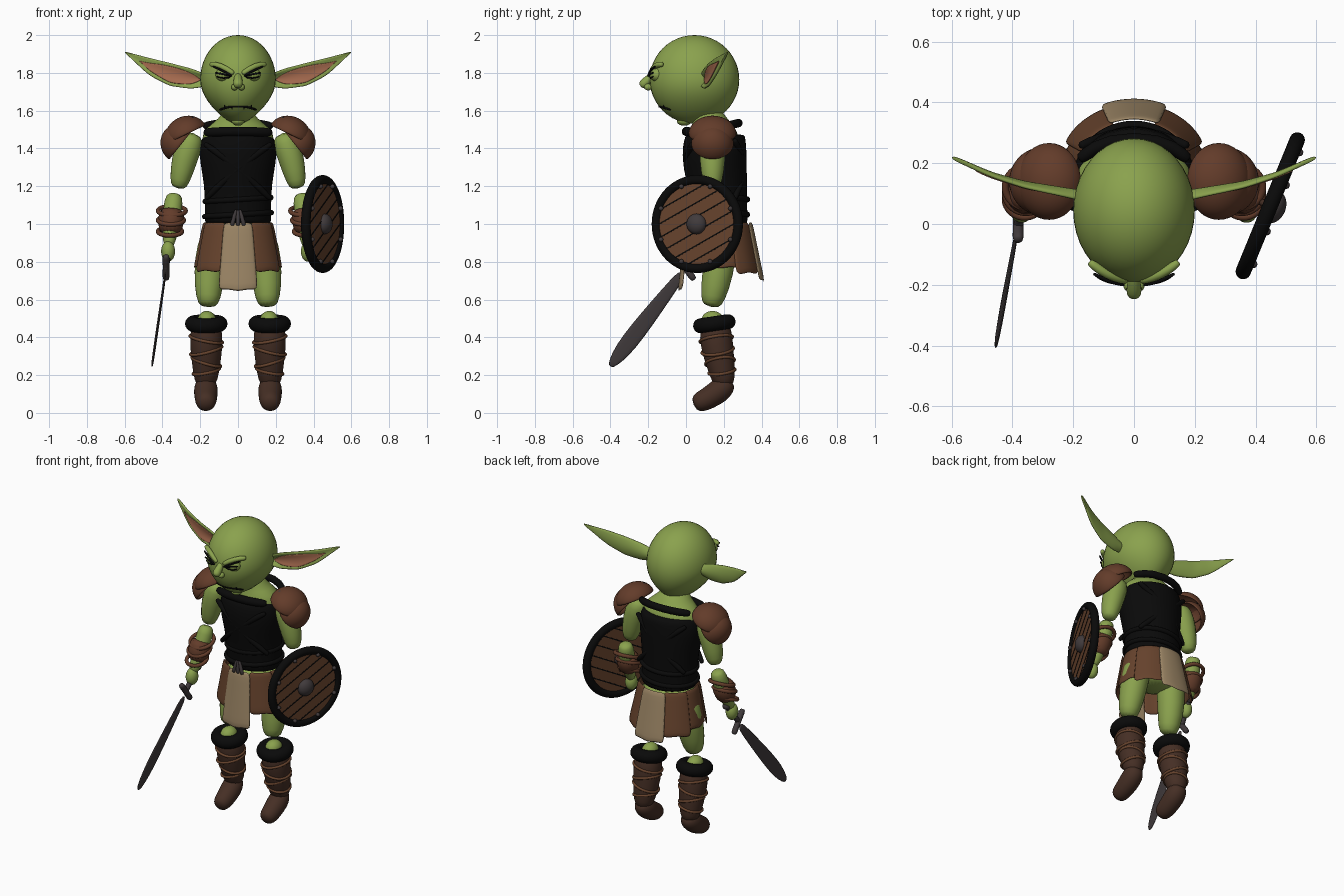
import bpy, bmesh, math
from mathutils import Vector, Matrix, Euler

cube = bpy.data.objects.get("Cube")
if cube:
    bpy.data.objects.remove(cube, do_unlink=True)


def material(name, *rgb):
    m = bpy.data.materials.new(name)
    m.use_nodes = True
    m.diffuse_color = (*rgb, 1)
    m.node_tree.nodes["Principled BSDF"].inputs["Base Color"].default_value = (*rgb, 1)
    return m


SKIN = material("green_skin", .255, .36, .075)
PINK = material("inner_ear_pink", .39, .15, .08)
BLACK = material("black_leather", .003, .003, .003)
PAD = material("red_brown_leather", .125, .045, .023)
HIDE = material("brown_hide", .135, .056, .026)
BOOT = material("dark_brown_leather", .06, .028, .018)
CLOTH = material("tan_cloth", .33, .235, .13)
METAL = material("dark_metal", .052, .043, .045)


def finish(name, bm, mat, mirror=False, sub=0, thick=0, smooth=True):
    """Turn a bmesh into a named object with its modifiers."""
    if not thick:
        bmesh.ops.recalc_face_normals(bm, faces=bm.faces)
    me = bpy.data.meshes.new(name)
    bm.to_mesh(me)
    bm.free()
    me.materials.append(mat)
    if smooth:
        me.shade_smooth()
    ob = bpy.data.objects.new(name, me)
    bpy.context.collection.objects.link(ob)
    if thick:
        s = ob.modifiers.new("Thickness", 'SOLIDIFY')
        s.thickness, s.offset = thick, 0
    if sub:
        ob.modifiers.new("Smooth", 'SUBSURF').levels = sub
        ob.modifiers["Smooth"].render_levels = sub
    if mirror:
        ob.modifiers.new("Mirror", 'MIRROR')
    return ob


def skin_rings(bm, rings, closed=False):
    """Bridge rings of points with quads, capping open ends."""
    vs = [[bm.verts.new(p) for p in r] for r in rings]
    n = len(vs[0])
    for i in range(len(vs) if closed else len(vs) - 1):
        a, b = vs[i], vs[(i + 1) % len(vs)]
        for j in range(n):
            bm.faces.new((a[j], a[(j + 1) % n], b[(j + 1) % n], b[j]))
    if not closed:
        bm.faces.new(vs[0])
        bm.faces.new(vs[-1])


def loft(name, rings, mat, seg=20):
    """Stack of horizontal ellipses given as (y, z, rx, ry)."""
    bm = bmesh.new()
    angles = [math.tau * k / seg for k in range(seg)]
    skin_rings(bm, [[(rx * math.cos(a), y + ry * math.sin(a), z) for a in angles]
                    for y, z, rx, ry in rings])
    return finish(name, bm, mat, sub=1)


def tube(name, pts, radii, mat, mirror=False, closed=False, seg=10, sub=1, ends=True):
    """Round tube along a path, with rounded ends."""
    pts = [Vector(p) for p in pts]
    radii = list(radii) if isinstance(radii, (list, tuple)) else [radii] * len(pts)
    if ends and not closed:
        a, b = (pts[0] - pts[1]).normalized(), (pts[-1] - pts[-2]).normalized()
        pts = [pts[0] + a * radii[0] * .6] + pts + [pts[-1] + b * radii[-1] * .6]
        radii = [radii[0] * .6] + radii + [radii[-1] * .6]
    n, rings, side, last = len(pts), [], None, None
    for i, p in enumerate(pts):
        nxt = pts[(i + 1) % n] if closed else pts[min(i + 1, n - 1)]
        prv = pts[i - 1] if closed else pts[max(i - 1, 0)]
        t = (nxt - prv).normalized()
        side = last.rotation_difference(t) @ side if last else t.orthogonal().normalized()
        last, up = t, t.cross(side)
        rings.append([p + radii[i] * (side * math.cos(k * math.tau / seg) + up * math.sin(k * math.tau / seg))
                      for k in range(seg)])
    bm = bmesh.new()
    skin_rings(bm, rings, closed)
    return finish(name, bm, mat, mirror, sub)


def ring(name, c, rx, ry, r, mat, tilt=(0, 0), mirror=False, frame=Matrix(), n=24):
    """Closed band around an upright part."""
    pts = []
    for k in range(n):
        x, y = rx * math.cos(k * math.tau / n), ry * math.sin(k * math.tau / n)
        pts.append(frame @ Vector((c[0] + x, c[1] + y, c[2] + tilt[0] * x + tilt[1] * y)))
    return tube(name, pts, r, mat, mirror, closed=True, seg=8)


def ball(name, loc, size, mat, mirror=False, rot=(0, 0, 0), frame=Matrix(), dome=False, seg=20):
    bm = bmesh.new()
    bmesh.ops.create_uvsphere(bm, u_segments=seg, v_segments=seg // 2 + 2, radius=1)
    if dome:
        bmesh.ops.delete(bm, geom=[v for v in bm.verts if v.co.z < -.2], context='VERTS')
    bm.transform(frame @ Matrix.LocRotScale(Vector(loc), Euler(rot), Vector(size)))
    return finish(name, bm, mat, mirror, 1 if seg > 10 else 0, .012 if dome else 0)


def sheet(name, rows, mat, mirror=False, thick=.012, sub=1):
    """Thin surface through rows of points."""
    bm = bmesh.new()
    vs = [[bm.verts.new(p) for p in r] for r in rows]
    for a, b in zip(vs, vs[1:]):
        for j in range(len(a) - 1):
            bm.faces.new((a[j], a[j + 1], b[j + 1], b[j]))
    return finish(name, bm, mat, mirror, sub, thick)


# Head: a ball narrowed towards the chin
bm = bmesh.new()
bmesh.ops.create_uvsphere(bm, u_segments=40, v_segments=24, radius=1)
for v in bm.verts:
    if v.co.z < 0:
        v.co.x *= 1 - .35 * v.co.z ** 2
    v.co = (v.co.x * .2, .045 + v.co.y * .237, 1.765 + v.co.z * .235)
finish("head", bm, SKIN)
ball("chin", (0, -.01, 1.545), (.035, .04, .025), SKIN)
tube("nose", [(0, -.17, 1.79), (0, -.205, 1.76), (0, -.228, 1.738)], [.018, .026, .027], SKIN)
ball("nostrils", (.018, -.2, 1.725), (.018, .022, .018), SKIN, True)

# Face
ball("eyelids", (.075, -.15, 1.79), (.045, .042, .038), SKIN, True)
tube("brow_ridges", [(.14, -.13, 1.845), (.09, -.168, 1.84), (.03, -.185, 1.8)], .016, SKIN, True)
tube("eyebrows", [(.13, -.165, 1.832), (.085, -.19, 1.815), (.035, -.2, 1.785)], .007, BLACK, True, seg=6)
tube("upper_lashes", [(.118, -.175, 1.8), (.08, -.194, 1.795), (.04, -.196, 1.782)], .006, BLACK, True, seg=6)
tube("lower_lashes", [(.11, -.175, 1.78), (.08, -.19, 1.77), (.045, -.19, 1.776)], .005, BLACK, True, seg=6)
tube("mouth", [(s * x, y, z) for s, x, y, z in [(-1, .095, -.085, 1.605), (-1, .05, -.135, 1.622), (1, 0, -.145, 1.622),
     (1, .05, -.135, 1.622), (1, .095, -.085, 1.605)]], .007, BLACK, seg=6)
for x in (.03, .07):
    tube("teeth_marks", [(x, -.145 + x * .35, 1.632), (x, -.135 + x * .35, 1.61)], .005, BLACK, True, seg=6)

# Ears: cupped leaves, with a smaller leaf inside
EAR = [(.17, .075, 1.79, 1.73), (.25, .095, 1.825, 1.715), (.36, .12, 1.853, 1.73),
       (.47, .157, 1.88, 1.785), (.6, .22, 1.912, 1.908)]


def ear(name, u0, u1, inset, dy, mat, thick):
    rows = []
    for i in range(15):
        w = i / 14
        u = (u0 + (u1 - u0) * w) * 3.999
        k, f = int(u), u - int(u)
        x, y, top, low = [a + (b - a) * f for a, b in zip(EAR[k], EAR[k + 1])]
        s = inset * max(math.sin(math.pi * w), .001) ** .6 if inset < 1 else 1
        rows.append([(x, y + dy + .03 * (1 - (s * v) ** 2) * (1 - u / 4), (top + low) / 2 + s * v * (top - low) / 2)
                     for v in (-1, -.66, -.33, 0, .33, .66, 1)])
    sheet(name, rows, mat, True, thick)


ear("ears", 0, 1, 1, 0, SKIN, .014)
ear("inner_ears", .08, .85, .72, -.011, PINK, .006)

# Torso
loft("neck_and_shoulders", [(.15, 1.36, .18, .13), (.15, 1.45, .2, .135), (.145, 1.51, .175, .12),
     (.13, 1.555, .1, .09), (.1, 1.62, .07, .08)], SKIN)
loft("vest", [(.175, 1, .175, .15), (.175, 1.01, .18, .155), (.17, 1.1, .178, .155), (.165, 1.2, .18, .16),
     (.152, 1.32, .202, .172), (.15, 1.41, .212, .172), (.155, 1.47, .185, .16), (.155, 1.475, .17, .15)], BLACK)
tube("front_collar", [(-.165, .04, 1.485), (-.08, .0, 1.49), (.08, .0, 1.49), (.165, .04, 1.485)], .026, BLACK)
tube("back_strap", [(-.17, .22, 1.52), (-.09, .28, 1.535), (.09, .28, 1.535), (.17, .22, 1.52)], .024, BLACK)
for z, rx in ((1.05, .178), (1.13, .176)):
    ring("belt", (0, .172, z), rx, .155, .016, BLACK, (.06, 0))
for s in (-1, 1):
    tube("front_cross_strap", [(-s * .17, .03, 1.42), (0, -.018, 1.3), (s * .165, .07, 1.14)], .018, BLACK)
    tube("back_cross_strap", [(-s * .17, .26, 1.44), (0, .325, 1.3), (s * .165, .26, 1.14)], .018, BLACK)
loft("hips", [(.175, 1.02, .165, .14), (.18, .92, .17, .145), (.18, .84, .14, .12), (.18, .8, .08, .08)], SKIN)


# Skirt of flared panels
def panel(name, a0, a1, z1, mat, grow=0, mirror=False):
    rows = []
    for i in range(6):
        z = 1.01 + (z1 - 1.01) * i / 5
        t = (1.01 - z) / .27
        rows.append([((.188 + grow + .055 * t) * math.cos(a),
                      .175 + .012 * t + (.163 + grow + .043 * t) * math.sin(a), z + .012 * abs(math.sin(6 * a)) * i / 5)
                     for a in [math.radians(a0 + (a1 - a0) * j / 6) for j in range(7)]])
    sheet(name, rows, mat, mirror)


panel("front_cloth", -113, -67, .64, CLOTH, .008)
panel("back_cloth", 65, 115, .69, CLOTH, .008)
panel("front_skirt_panels", -70, -24, .74, HIDE, .002, True)
panel("side_skirt_panels", -30, 28, .76, HIDE, -.008, True)
panel("back_skirt_panels", 22, 70, .73, HIDE, 0, True)
for x in (-.03, 0, .03):
    tube("buckle_plate", [(x * .4, .0, 1.07), (x, .0, 1.0)], [.01, .016], METAL, seg=6)

# Arms, shoulder pads and bracers
tube("upper_arms", [(.25, .14, 1.44), (.285, .14, 1.34), (.31, .14, 1.22)], [.075, .074, .056], SKIN, True)
tube("forearms", [(.34, .148, 1.13), (.355, .105, 1.0), (.365, .06, .9)], [.056, .05, .035], SKIN, True)
ball("hands", (.37, .045, .855), (.038, .042, .055), SKIN, True)
ball("lower_pads", (.3, .14, 1.42), (.1, .11, .11), PAD, True, (0, .9, 0), dome=True)
ball("upper_pads", (.275, .14, 1.472), (.112, .125, .093), PAD, True, (0, .45, 0), dome=True)
for x, y, z in ((.3, .035, 1.49), (.355, .08, 1.485), (.355, .2, 1.485), (.3, .245, 1.49), (.24, .1, 1.555)):
    ball("pad_studs", (x, y, z), (.013,) * 3, METAL, True, seg=8)
tube("bracers", [(.348, .125, 1.085), (.355, .1, 1.01), (.362, .078, .94)], [.072, .072, .058], PAD, True, ends=False, seg=14)
for k, z in enumerate((1.07, 1.02, .96)):
    ring("bracer_straps", (.35 + .005 * k, .122 - .02 * k, z), .074 - .005 * k, .07 - .005 * k, .013, PAD, (0, .35), True)

# Legs and boots
tube("thighs", [(.13, .185, .9), (.152, .17, .74), (.157, .14, .6)], [.09, .086, .068], SKIN, True, seg=14)
ball("knees", (.165, .14, .49), (.05, .06, .05), SKIN, True)
tube("boot_shafts", [(.168, .155, .45), (.168, .163, .36), (.168, .182, .26), (.17, .2, .17)],
     [.088, .09, .078, .064], BOOT, True, seg=14)
tube("boot_feet", [(.17, .21, .15), (.17, .175, .115), (.17, .115, .075), (.17, .07, .056)],
     [.06, .067, .06, .056], BOOT, True, seg=14)
ring("boot_cuffs", (.168, .15, .472), .074, .074, .044, BLACK, (0, .15), True)
for z, y, r, t in ((.39, .16, .087, .2), (.33, .168, .084, -.25), (.27, .18, .077, .3), (.22, .19, .07, -.2)):
    ring("boot_cords", (.168, y, z), r, r, .009, HIDE, (t, .15), True)

# Sword
start, tip, across = Vector((-.383, -.015, .745)), Vector((-.456, -.402, .245)), Vector((0, .78, -.62))
tube("sword_grip", [(-.36, .085, .9), (-.382, -.01, .765)], .018, METAL)
ball("sword_pommel", (-.36, .09, .905), (.024,) * 3, METAL)
guard = Vector((0, .042, -.056))
mid = Vector((-.381, -.005, .77))
tube("sword_guard", [mid - guard, mid, mid + guard], [.021, .017, .021], METAL)
sheet("sword_blade", [[start.lerp(tip, s) + across * w * v for v in (-1, 0, 1)]
      for s, w in ((0, .024), (.2, .034), (.5, .046), (.75, .05), (.9, .038), (1, .016))], METAL, thick=.01)

# Round shield
frame = Matrix(((.38, 0, .925, .448), (.925, 0, -.38, .06), (0, 1, 0, 1), (0, 0, 0, 1)))
bm = bmesh.new()
bmesh.ops.create_cone(bm, cap_ends=True, segments=40, radius1=.24, radius2=.24, depth=.024, matrix=frame)
finish("shield_boards", bm, HIDE, smooth=False)
ring("shield_rim", (0, 0, 0), .235, .235, .028, BLACK, frame=frame, n=40)
bm = bmesh.new()
turn = Matrix.Rotation(math.radians(28), 4, 'Z')
for o in (-.165, -.1, -.035, .035, .1, .165):
    size = Matrix.Diagonal((2 * math.sqrt(.225 ** 2 - o * o), .007, .028, 1))
    bmesh.ops.create_cube(bm, size=1, matrix=frame @ turn @ Matrix.Translation((0, o, 0)) @ size)
finish("shield_board_gaps", bm, BLACK, smooth=False)
ball("shield_boss", (0, 0, .012), (.056, .056, .04), METAL, frame=frame)
for k in range(8):
    a = math.tau * (k + .5) / 8
    ball("shield_stud", (.215 * math.cos(a), .215 * math.sin(a), .022), (.013,) * 3, METAL, frame=frame, seg=8)
tube("shield_handle", [frame @ Vector((0, y, z)) for y, z in ((-.08, -.01), (-.05, -.04), (.05, -.04), (.08, -.01))], .012, BOOT)
